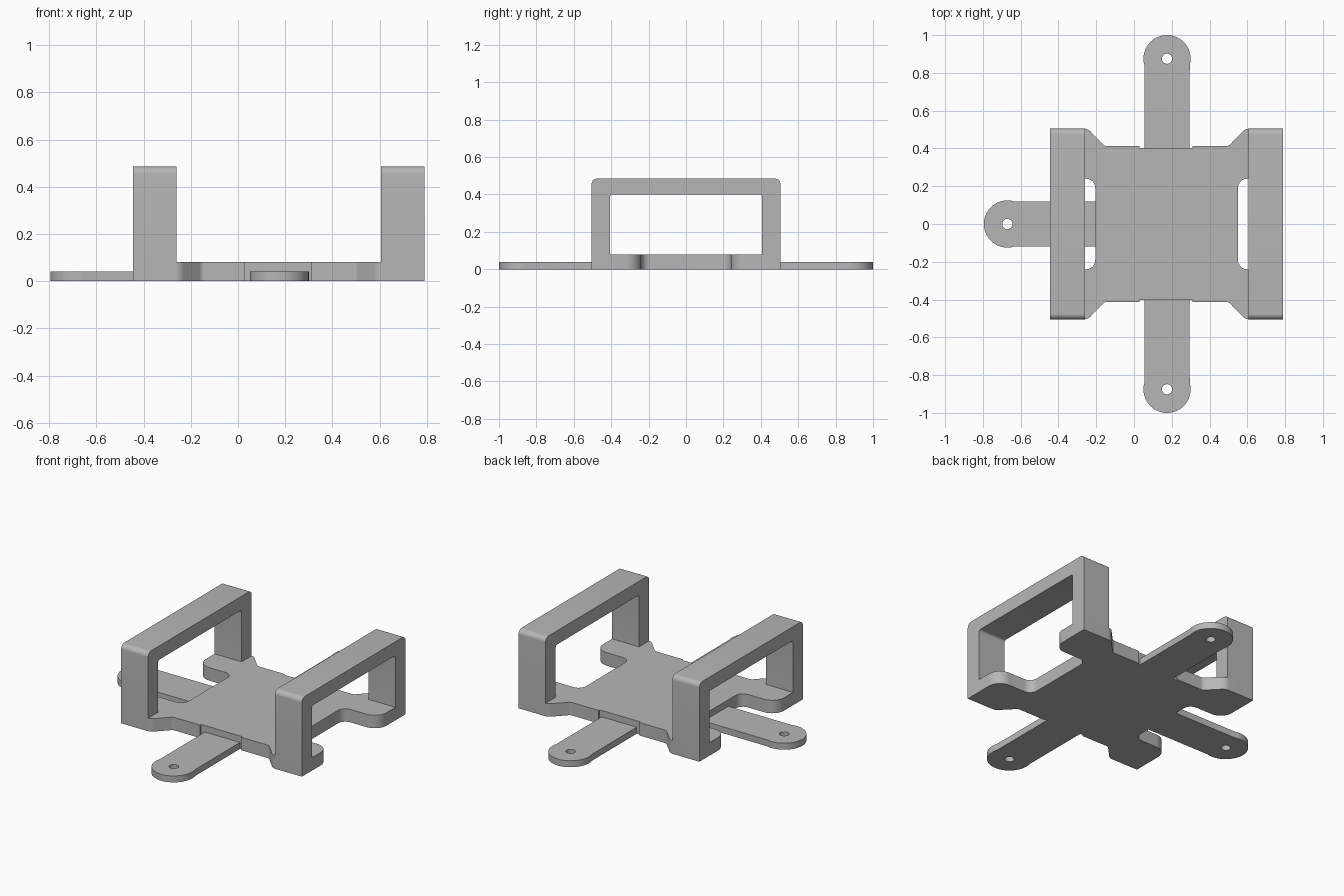
import bpy, bmesh, math
from mathutils import Vector, Matrix

cube = bpy.data.objects.get("Cube")
if cube:
    bpy.data.objects.remove(cube, do_unlink=True)

grey = bpy.data.materials.new("plain_grey")
grey.use_nodes = True
grey.diffuse_color = (0.47, 0.47, 0.47, 1)
grey.node_tree.nodes["Principled BSDF"].inputs["Base Color"].default_value = grey.diffuse_color


def rounded(corners, steps=8):
    """Turn (x, y, radius) corners into an outline with filleted corners."""
    out = []
    for i, (x, y, r) in enumerate(corners):
        p = Vector((x, y))
        if r == 0:
            out.append(p)
            continue
        a = (Vector(corners[i - 1][:2]) - p).normalized()
        b = (Vector(corners[(i + 1) % len(corners)][:2]) - p).normalized()
        half = a.angle(b) / 2
        center = p + (a + b).normalized() * (r / math.sin(half))
        start = p + a * (r / math.tan(half)) - center
        end = p + b * (r / math.tan(half)) - center
        sweep = start.angle_signed(end)
        for k in range(steps + 1):
            out.append(center + Matrix.Rotation(-sweep * k / steps, 2) @ start)
    return out


def arc(center_x, radius, limit, count):
    return [Vector((center_x + radius * math.cos(t), radius * math.sin(t)))
            for t in (limit * (2 * k / count - 1) for k in range(count + 1))]


def extrude(name, loops, depth, matrix=Matrix()):
    """Fill outlines (later ones are holes) and extrude them along local z."""
    bm = bmesh.new()
    for loop in loops:
        vs = [bm.verts.new((p.x, p.y, 0)) for p in loop]
        for i, v in enumerate(vs):
            bm.edges.new((vs[i - 1], v))
    bmesh.ops.triangle_fill(bm, use_beauty=True, edges=bm.edges[:], normal=(0, 0, 1))
    grown = bmesh.ops.extrude_face_region(bm, geom=bm.faces[:], use_keep_orig=True)
    verts = [g for g in grown["geom"] if isinstance(g, bmesh.types.BMVert)]
    bmesh.ops.translate(bm, vec=(0, 0, depth), verts=verts)
    bm.transform(matrix)
    bmesh.ops.recalc_face_normals(bm, faces=bm.faces[:])
    mesh = bpy.data.meshes.new(name)
    bm.to_mesh(mesh)
    bm.free()
    mesh.shade_smooth()
    mesh.set_sharp_from_angle(angle=math.radians(30))
    mesh.materials.append(grey)
    obj = bpy.data.objects.new(name, mesh)
    bpy.context.collection.objects.link(obj)
    return obj


# Base plate: back half of the outline, mirrored to the front
PLATE = 0.08
half = [(0.55, 0.24, 0.05), (0.79, 0.24, 0.08), (0.79, 0.505, 0), (0.59, 0.505, 0.05),
        (0.50, 0.412, 0.03), (0.31, 0.412, 0), (0.31, 0.402, 0), (0.03, 0.402, 0),
        (0.03, 0.412, 0), (-0.155, 0.412, 0.03), (-0.245, 0.505, 0.05),
        (-0.445, 0.505, 0), (-0.445, 0.24, 0.08), (-0.205, 0.24, 0.05)]
outline = half + [(x, -y, r) for x, y, r in reversed(half)]
extrude("base_plate", [rounded(outline)], PLATE)

# Two arches standing on the plate's ears; profile in y and z, extruded along x
W, H = 0.505, 0.485
arch = [(W, PLATE, 0), (W, H, 0.03), (-W, H, 0.03), (-W, PLATE, 0),
        (-0.407, PLATE, 0), (-0.407, 0.4, 0.015), (0.407, 0.4, 0.015), (0.407, PLATE, 0)]
upright = Matrix(((0, 0, 1, 0), (1, 0, 0, 0), (0, 1, 0, 0), (0, 0, 0, 1)))
for name, x in (("right_arch", -0.445), ("left_arch", 0.605)):
    extrude(name, [rounded(arch)], 0.185, Matrix.Translation((x, 0, 0)) @ upright)


# Thin mounting arms with a round, drilled end
def arm(name, origin, turn, start, center):
    tip = arc(center, 0.125, math.radians(106), 32)
    shape = [Vector((start, -0.12))] + tip + [Vector((start, 0.12))]
    hole = arc(center, 0.027, math.pi, 24)[:-1]
    place = Matrix.Translation(origin) @ Matrix.Rotation(math.radians(turn), 4, "Z")
    extrude(name, [shape, hole], 0.04, place)


arm("back_arm", (0.175, 0, 0), 90, 0.402, 0.875)
arm("front_arm", (0.175, 0, 0), -90, 0.402, 0.875)
arm("right_arm", (0, 0, 0), 180, 0.205, 0.67)
